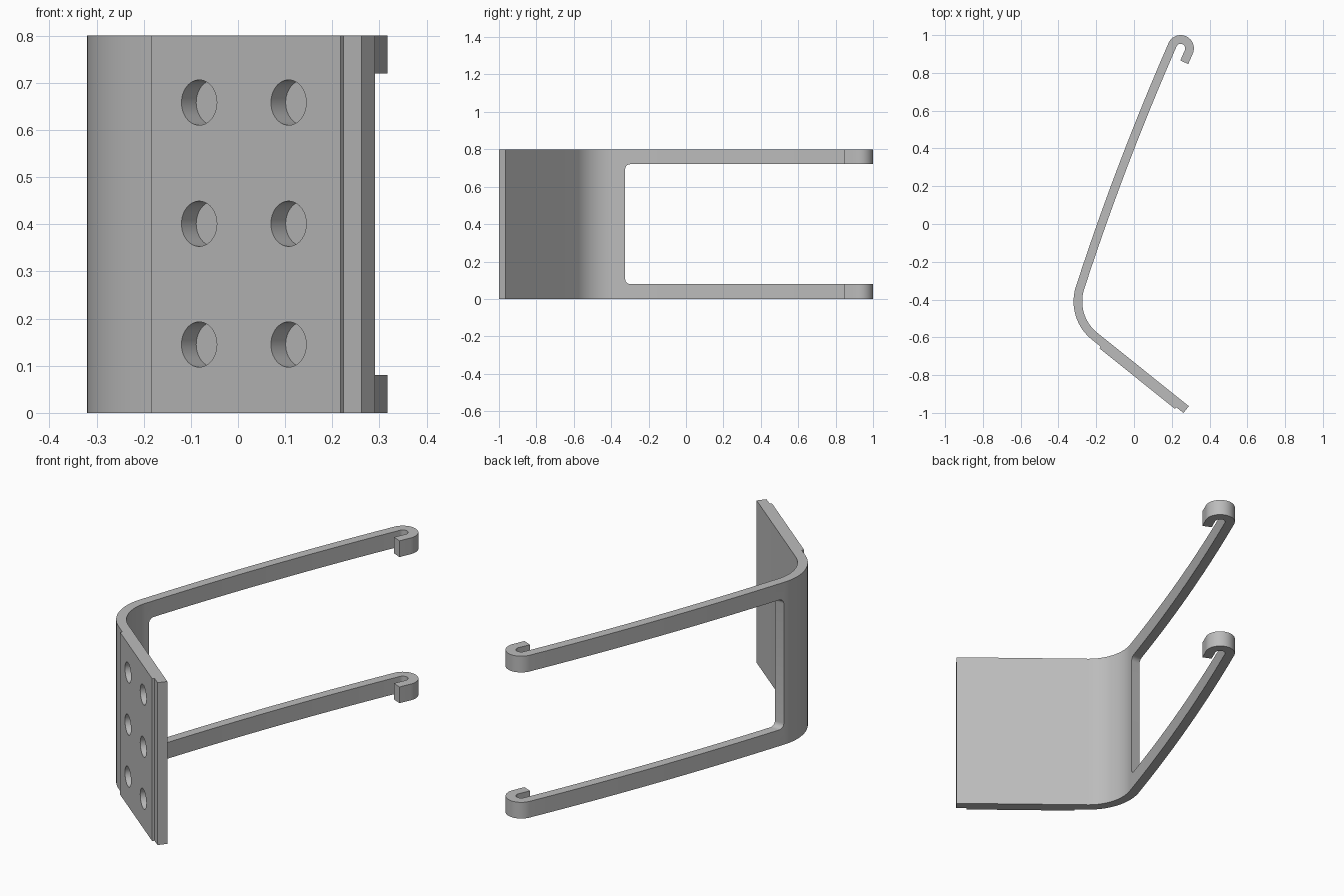
import bpy, bmesh, math
from mathutils import Vector, Matrix

if "Cube" in bpy.data.objects:
    bpy.data.objects.remove(bpy.data.objects["Cube"], do_unlink=True)

HEIGHT = 0.8
HALF = 0.023          # half the sheet thickness
PAD = 0.011           # pad rise above the plate
RAIL = 0.08           # height of each arm

grey = bpy.data.materials.new("plain grey")
grey.use_nodes = True
grey.diffuse_color = (0.5, 0.5, 0.5, 1)
grey.node_tree.nodes["Principled BSDF"].inputs["Base Color"].default_value = (0.5, 0.5, 0.5, 1)


def heading(deg):
    return Vector((math.cos(math.radians(deg)), math.sin(math.radians(deg))))


def arc(centre, radius, start, end, steps):
    """Clockwise arc as (point, outward normal) pairs."""
    out = []
    for i in range(steps + 1):
        n = heading(start + (end - start) * i / steps)
        out.append((centre + n * radius, n))
    return out


def make_object(name, bm):
    bmesh.ops.recalc_face_normals(bm, faces=bm.faces)
    mesh = bpy.data.meshes.new(name)
    bm.to_mesh(mesh)
    bm.free()
    mesh.materials.append(grey)
    obj = bpy.data.objects.new(name, mesh)
    bpy.context.collection.objects.link(obj)
    return obj


def prism(name, points, height):
    bm = bmesh.new()
    face = bm.faces.new([bm.verts.new((p.x, p.y, 0)) for p in points])
    top = bmesh.ops.extrude_face_region(bm, geom=[face])["geom"]
    bmesh.ops.translate(bm, vec=(0, 0, height),
                        verts=[v for v in top if isinstance(v, bmesh.types.BMVert)])
    return make_object(name, bm)


def cut(obj, cutter):
    mod = obj.modifiers.new("cut", 'BOOLEAN')
    mod.operation = 'DIFFERENCE'
    mod.solver = 'EXACT'
    mod.object = cutter
    bpy.ops.object.select_all(action='DESELECT')
    obj.select_set(True)
    bpy.context.view_layer.objects.active = obj
    bpy.ops.object.modifier_apply(modifier=mod.name)
    bpy.data.objects.remove(cutter, do_unlink=True)


# Centre line: plate, large bend, bowed arm, hook
plate_end = Vector((0.276, -0.9825))
plate_dir = heading(141.3)
plate_out = heading(231.3)
bend = arc(Vector((-0.061, -0.41)), 0.236, 231.3, 162, 24)
hook = arc(Vector((0.247, 0.93)), 0.047, 156.4, -23.6, 24)

start, finish = bend[-1][0], hook[0][0]
d0, d1 = heading(72), heading(66.4)
# Meeting point of the two arm tangents
t = (finish - start).cross(d1) / d0.cross(d1)
corner = start + d0 * t
arm = []
for i in range(1, 12):
    u = i / 12
    p = start * (1 - u) ** 2 + corner * 2 * u * (1 - u) + finish * u * u
    tan = ((corner - start) * (1 - u) + (finish - corner) * u).normalized()
    arm.append((p, Vector((-tan.y, tan.x))))
tip = (hook[-1][0] - d1 * 0.06, hook[-1][1])
path = [(plate_end, plate_out)] + bend + arm + hook + [tip]

# Raised pad on the outer side of the plate
pad = []
for s, rise in ((0.048, 0), (0.048, PAD), (0.561, PAD), (0.561, 0)):
    pad.append(plate_end + plate_dir * s + plate_out * (HALF + rise))

outer = [p + n * HALF for p, n in path]
inner = [p - n * HALF for p, n in path]
bracket = prism("bracket", outer[:1] + pad + outer[1:] + inner[::-1], HEIGHT)

# Rounded window that divides the sheet into two arms
bm = bmesh.new()
bmesh.ops.create_cube(bm, size=1, matrix=Matrix.Translation((0, 0.4375, HEIGHT / 2))
                      @ Matrix.Diagonal((2, 1.525, HEIGHT - 2 * RAIL, 1)))
edges = [e for e in bm.edges if all(v.co.y < 0 for v in e.verts)
         and abs(e.verts[0].co.x - e.verts[1].co.x) > 1]
bmesh.ops.bevel(bm, geom=edges, offset=0.025, segments=6, profile=0.5, affect='EDGES')
cut(bracket, make_object("window_cutter", bm))

# Blind holes in the pad: two columns of three
bm = bmesh.new()
axis = Vector((plate_out.x, plate_out.y, 0))
turn = axis.to_track_quat('Z', 'Y').to_matrix().to_4x4()
for s in (0.189, 0.432):
    for z in (0.145, 0.401, 0.658):
        p = plate_end + plate_dir * s + plate_out * (HALF + PAD)
        place = Matrix.Translation((p.x, p.y, z)) @ turn
        bmesh.ops.create_cone(bm, cap_ends=True, segments=48, radius1=0.048,
                              radius2=0.048, depth=0.1, matrix=place)
cut(bracket, make_object("hole_cutter", bm))

bpy.ops.object.shade_smooth_by_angle(angle=math.radians(30))
